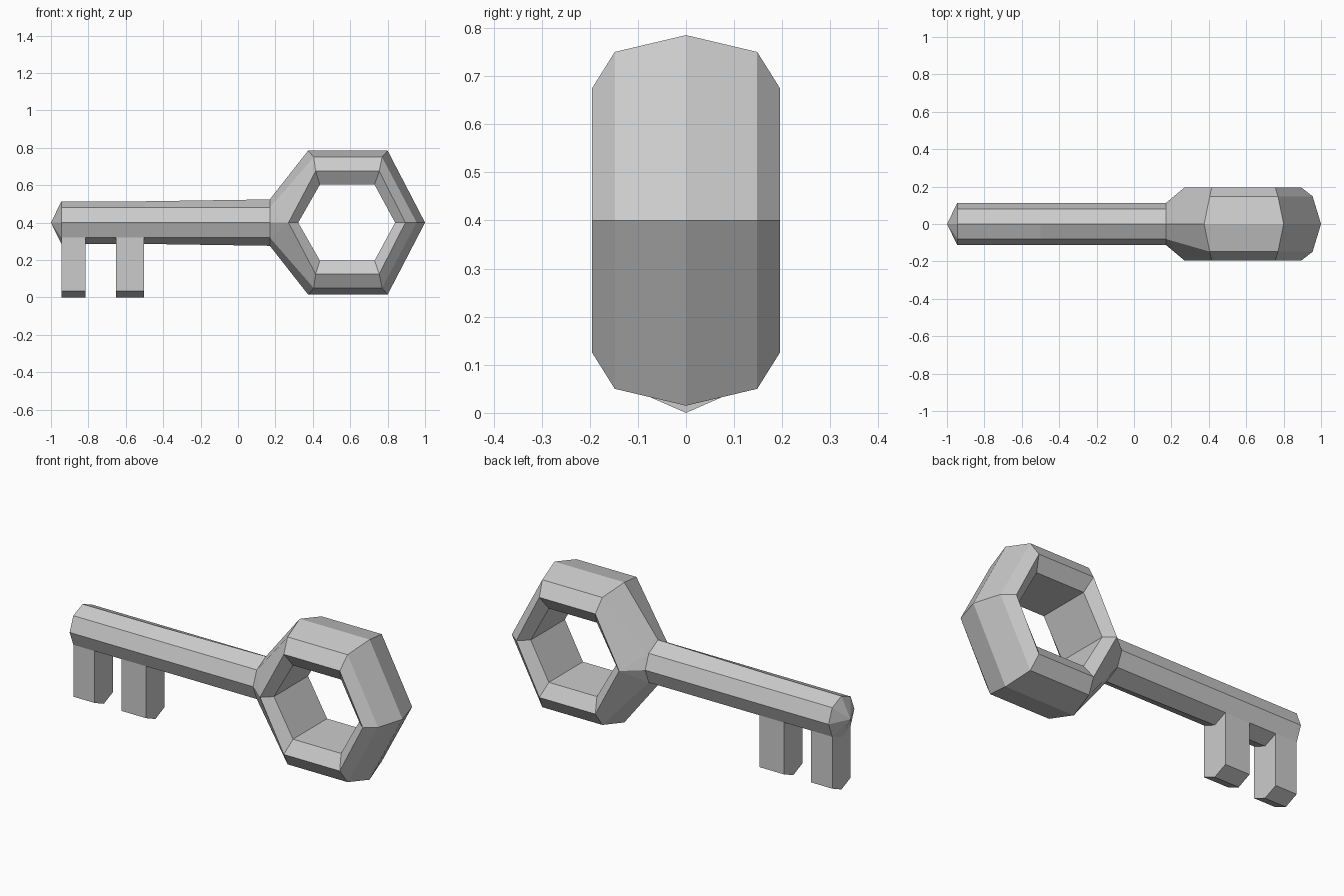
import bpy, bmesh

cube = bpy.data.objects.get("Cube")
if cube:
    bpy.data.objects.remove(cube, do_unlink=True)

MID = 0.4  # height of the shaft axis

metal = bpy.data.materials.new("grey_metal")
metal.use_nodes = True
GREY = (0.6, 0.6, 0.6, 1)
metal.diffuse_color = GREY
metal.node_tree.nodes["Principled BSDF"].inputs["Base Color"].default_value = GREY


def finish(name, bm):
    bmesh.ops.remove_doubles(bm, verts=bm.verts, dist=0.0005)
    bmesh.ops.recalc_face_normals(bm, faces=bm.faces)
    mesh = bpy.data.meshes.new(name)
    bm.to_mesh(mesh)
    bm.free()
    mesh.materials.append(metal)
    obj = bpy.data.objects.new(name, mesh)
    bpy.context.collection.objects.link(obj)
    return obj


def ring(bm, points):
    return [bm.verts.new(p) for p in points]


def bridge(bm, a, b, closed=True):
    n = len(a)
    for i in range(n if closed else n - 1):
        j = (i + 1) % n
        bm.faces.new((a[i], a[j], b[j], b[i]))


def octagon(x, ridge):
    # Top and bottom ridges may stand a little prouder than the sides
    w, d = 0.112, 0.08
    outline = [(0, ridge), (d, d), (w, 0), (d, -d),
               (0, -ridge), (-d, -d), (-w, 0), (-d, d)]
    return [(x, y, MID + z) for y, z in outline]


# Shaft: octagonal bar with a blunt pointed end
JOIN = 0.17
bm = bmesh.new()
rings = [ring(bm, octagon(x, r))
         for x, r in ((-0.945, 0.113), (-0.5, 0.114), (JOIN, 0.124))]
for a, b in zip(rings, rings[1:]):
    bridge(bm, a, b)
tip = bm.verts.new((-1, 0, MID))
for i in range(8):
    bm.faces.new((tip, rings[0][i], rings[0][(i + 1) % 8]))
finish("shaft", bm)

# Bow: half-section points (y, height, x at top left, x at top right, x at side)
SECTION = [(0, 0.385, 0.375, 0.80, 1.0),
           (0.148, 0.35, 0.405, 0.77, 0.955),
           (0.195, 0.275, 0.415, 0.755, 0.895),
           (0.148, 0.203, 0.438, 0.73, 0.84)]


def corner(bm, column, side):
    half = [(s[column], s[0], MID + side * s[1]) for s in SECTION]
    return ring(bm, half + [(x, -y, z) for x, y, z in half[:0:-1]])


bm = bmesh.new()
right = ring(bm, [(s[4], s[0], MID) for s in SECTION]
             + [(s[4], -s[0], MID) for s in SECTION[:0:-1]])
for side in (1, -1):
    top_left, top_right = corner(bm, 2, side), corner(bm, 3, side)
    bridge(bm, top_left, top_right)
    bridge(bm, top_right, right)
    # Left corner flares out of the shaft end
    half = [(JOIN, 0, MID + side * 0.124), (JOIN, 0.08, MID + side * 0.08),
            (0.27, 0.195, MID), (0.322, 0.148, MID)]
    left = ring(bm, half + [(x, -y, z) for x, y, z in half[:0:-1]])
    bridge(bm, left, top_left)
    for k, y in ((1, 0.112), (6, -0.112)):
        cheek = bm.verts.new((JOIN, y, MID))
        bm.faces.new((left[k], cheek, left[2 if k == 1 else 5]))
finish("bow", bm)


# Teeth: bars with a shallow V-shaped lower end
def tooth(name, x0, x1):
    outline = [(-0.08, 0.33), (-0.08, 0.035), (0, 0), (0.08, 0.035), (0.08, 0.33)]
    bm = bmesh.new()
    ends = [ring(bm, [(x, y, z if z < 0.3 else 0.322) for y, z in outline])
            for x in (x0, x1)]
    bridge(bm, *ends)
    for e in ends:
        bm.faces.new(e)
    finish(name, bm)


tooth("end_tooth", -0.945, -0.815)
tooth("inner_tooth", -0.652, -0.502)
